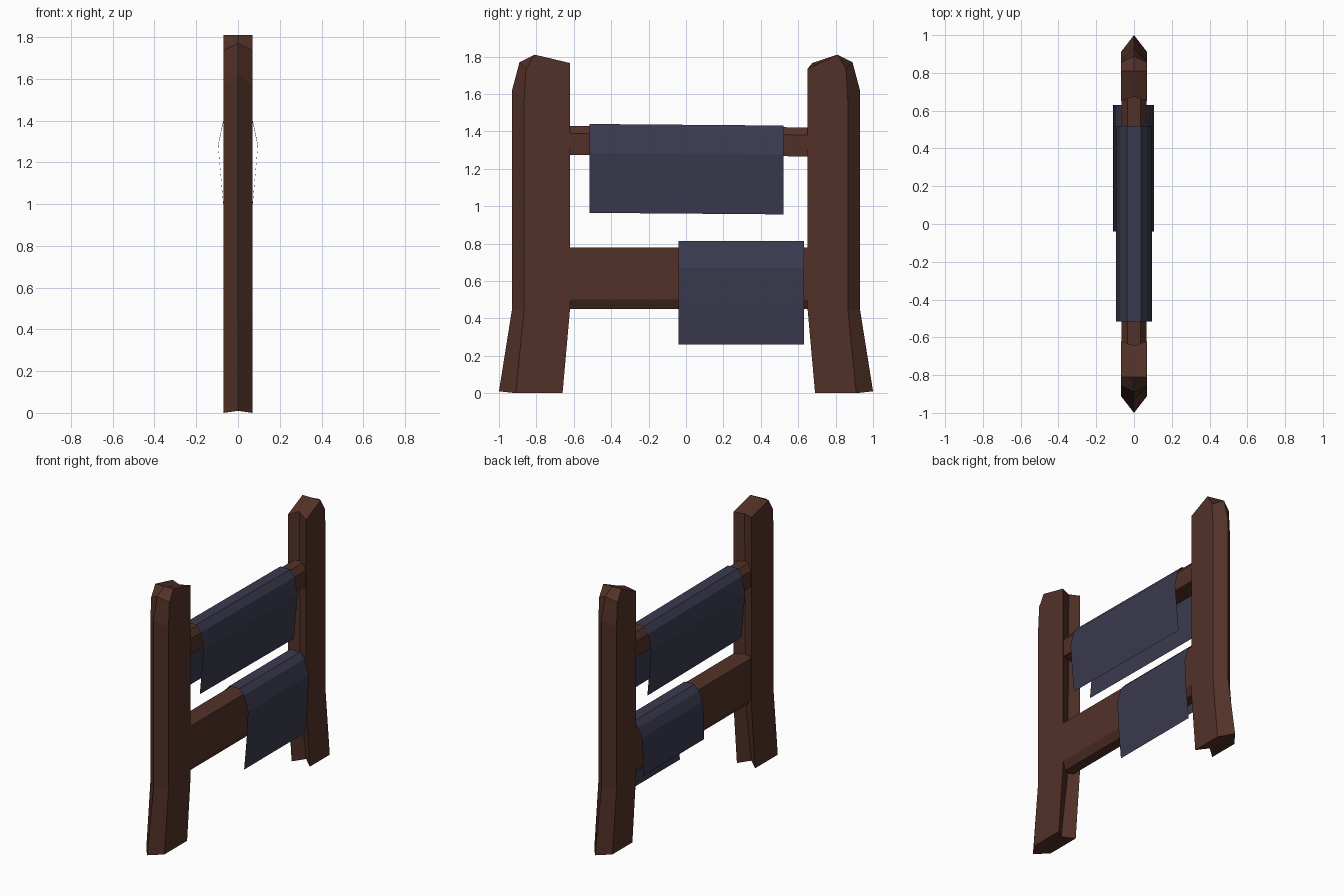
import bpy, bmesh

if "Cube" in bpy.data.objects:
    bpy.data.objects.remove(bpy.data.objects["Cube"])


def material(name, rgb):
    m = bpy.data.materials.new(name)
    m.diffuse_color = (*rgb, 1)
    m.use_nodes = True
    m.node_tree.nodes["Principled BSDF"].inputs["Base Color"].default_value = m.diffuse_color
    return m


wood = material("dark brown wood", (0.085, 0.031, 0.021))
cloth = material("slate blue cloth", (0.042, 0.042, 0.078))


def loft(name, sections, mat, closed=True):
    """Skin equal-length sections; closed profiles get end caps."""
    bm = bmesh.new()
    rings = [[bm.verts.new(p) for p in s] for s in sections]
    n = len(rings[0])
    for a, b in zip(rings, rings[1:]):
        for i in range(n if closed else n - 1):
            j = (i + 1) % n
            bm.faces.new((a[i], a[j], b[j], b[i]))
    if closed:
        bm.faces.new(rings[0])
        bm.faces.new(rings[-1])
    bmesh.ops.recalc_face_normals(bm, faces=bm.faces[:])
    me = bpy.data.meshes.new(name)
    bm.to_mesh(me)
    bm.free()
    me.materials.append(mat)
    ob = bpy.data.objects.new(name, me)
    bpy.context.collection.objects.link(ob)
    return ob


# Posts: side profiles lofted across x, ridged outside and grooved inside
def post(name, side, inner, top_side, top_mid):
    flat = [(inner + 0.04, 0), (0.91, 0), (0.865, 0.45), (0.865, 1.57),
            (0.855, 1.735), (0.81, 1.81), (inner, top_side), (inner, 0.45)]
    mid = [(inner + 0.10, 0.012), (1.0, 0.01), (0.93, 0.45), (0.93, 1.62),
           (0.89, 1.77), (0.81, 1.81), (inner + 0.025, top_mid), (inner + 0.035, 0.45)]
    loft(name, [[(x, side * y, z) for y, z in prof]
                for x, prof in ((-0.07, flat), (0, mid), (0.07, flat))], wood)


post("left_post", -1, 0.62, 1.765, 1.76)
post("right_post", 1, 0.65, 1.735, 1.765)


# Rails: bevelled bars running into both posts
def rail(name, half, tilt=0):
    prof = half + [(-x, z) for x, z in reversed(half)]
    loft(name, [[(x, y, z - tilt * y) for x, z in prof] for y in (-0.75, 0.75)], wood)


rail("upper_rail", [(0.06, 1.27), (0.066, 1.385), (0.035, 1.425)], 0.006)
rail("lower_rail", [(0.035, 0.45), (0.066, 0.5), (0.066, 0.78)])


# Cloths: thin sheets hung over the rails
def drape(name, prof, y0, y1, tilt):
    loft(name, [[(x, y, z - tilt * y) for x, z in prof] for y in (y0, y1)], cloth, False)


upper = [(0.066, 0.96), (0.07, 1.0), (0.088, 1.2), (0.095, 1.28), (0.072, 1.39), (0.038, 1.435)]
drape("upper_cloth", upper + [(-x, z) for x, z in reversed(upper)], -0.515, 0.52, 0.008)
drape("lower_cloth", [(0.075, 0.26), (0.095, 0.48), (0.105, 0.67), (0.073, 0.775), (0.038, 0.813),
                      (-0.038, 0.813), (-0.073, 0.775), (-0.1, 0.71), (-0.109, 0.6), (-0.11, 0.45)],
      -0.04, 0.63, 0)
